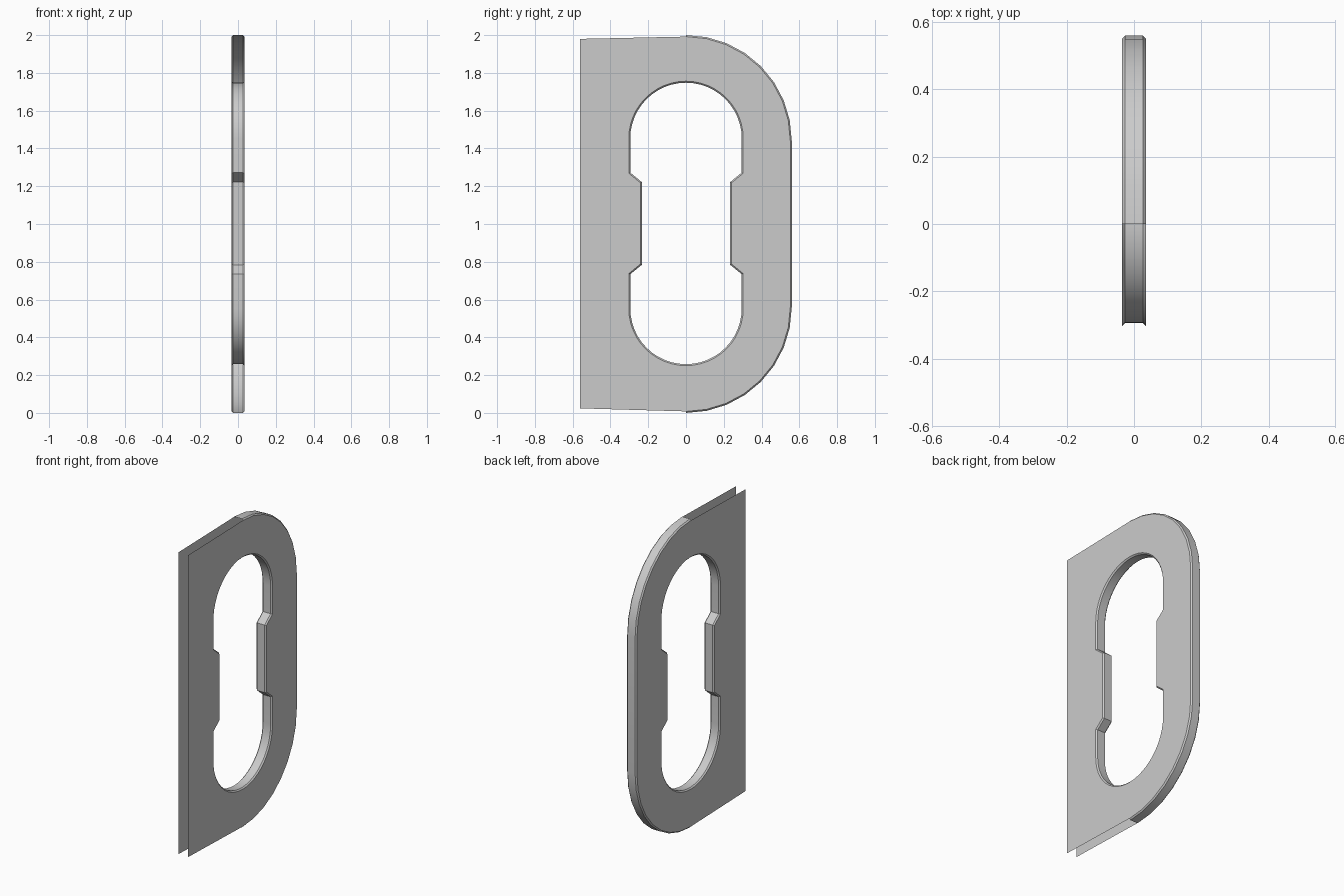
import bpy, bmesh
from math import sin, cos, pi

if "Cube" in bpy.data.objects:
    bpy.data.objects.remove(bpy.data.objects["Cube"])

HALF = 0.035      # half thickness
CH = 0.008        # chamfer size


def arc(r, zc, a0, a1, n):
    """Arc points (y, z), angle measured from +y."""
    return [(r * cos(a0 + (a1 - a0) * i / n), zc + r * sin(a0 + (a1 - a0) * i / n))
            for i in range(n + 1)]


def outer(d):
    """Rounded half of the outline, top to bottom, pulled in by d."""
    r = 0.56 - d
    return arc(r, 1.44, pi / 2, 0, 8) + arc(r, 0.56, 0, -pi / 2, 8)


def hole(d):
    """Slot with a narrowed waist, closed loop, widened by d."""
    r, w = 0.295 + d, 0.234 + d
    zs = [1.272 - 0.4 * d, 1.222 - 0.4 * d, 0.784 + 0.4 * d, 0.734 + 0.4 * d]
    side = list(zip([r, w, w, r], zs))
    return (arc(r, 1.453, 0, pi, 24) + [(-y, z) for y, z in side]
            + arc(r, 0.553, pi, 2 * pi, 24) + side[::-1])


bm = bmesh.new()


def row(pts, x):
    return [bm.verts.new((x, y, z)) for y, z in pts]


def strips(rows, closed):
    n = len(rows[0])
    for a, b in zip(rows, rows[1:]):
        for i in range(n if closed else n - 1):
            j = (i + 1) % n
            bm.faces.new((a[i], a[j], b[j], b[i]))


# chamfered outer rim (rounded half only) and chamfered slot wall
levels = [(-HALF, CH), (-HALF + CH, 0), (HALF - CH, 0), (HALF, CH)]
rim = [row(outer(d), x) for x, d in levels]
slot = [row(hole(d), x) for x, d in levels]
strips(rim, False)
strips(slot, True)


def edge(a, b):
    return bm.edges.get((a, b)) or bm.edges.new((a, b))


# the two side sheets, running square and open past the rim
for k, x in ((0, -HALF), (3, HALF)):
    loop = rim[k] + row([(-0.56, 0.024), (-0.56, 1.98)], x)
    edges = [edge(l[i], l[(i + 1) % len(l)])
             for l in (loop, slot[k]) for i in range(len(l))]
    bmesh.ops.triangle_fill(bm, use_beauty=True, use_dissolve=False,
                            edges=edges, normal=(1, 0, 0))

# consistent outward normals
bmesh.ops.recalc_face_normals(bm, faces=bm.faces[:])
bm.normal_update()
if sum(f.normal.x * f.calc_center_median().x * f.calc_area() for f in bm.faces) < 0:
    bmesh.ops.reverse_faces(bm, faces=bm.faces[:])

me = bpy.data.meshes.new("slotted_plate")
bm.to_mesh(me)
bm.free()
plate = bpy.data.objects.new("slotted_plate", me)
bpy.context.collection.objects.link(plate)
bpy.context.view_layer.objects.active = plate
plate.select_set(True)
bpy.ops.object.shade_smooth_by_angle(angle=pi / 6)
